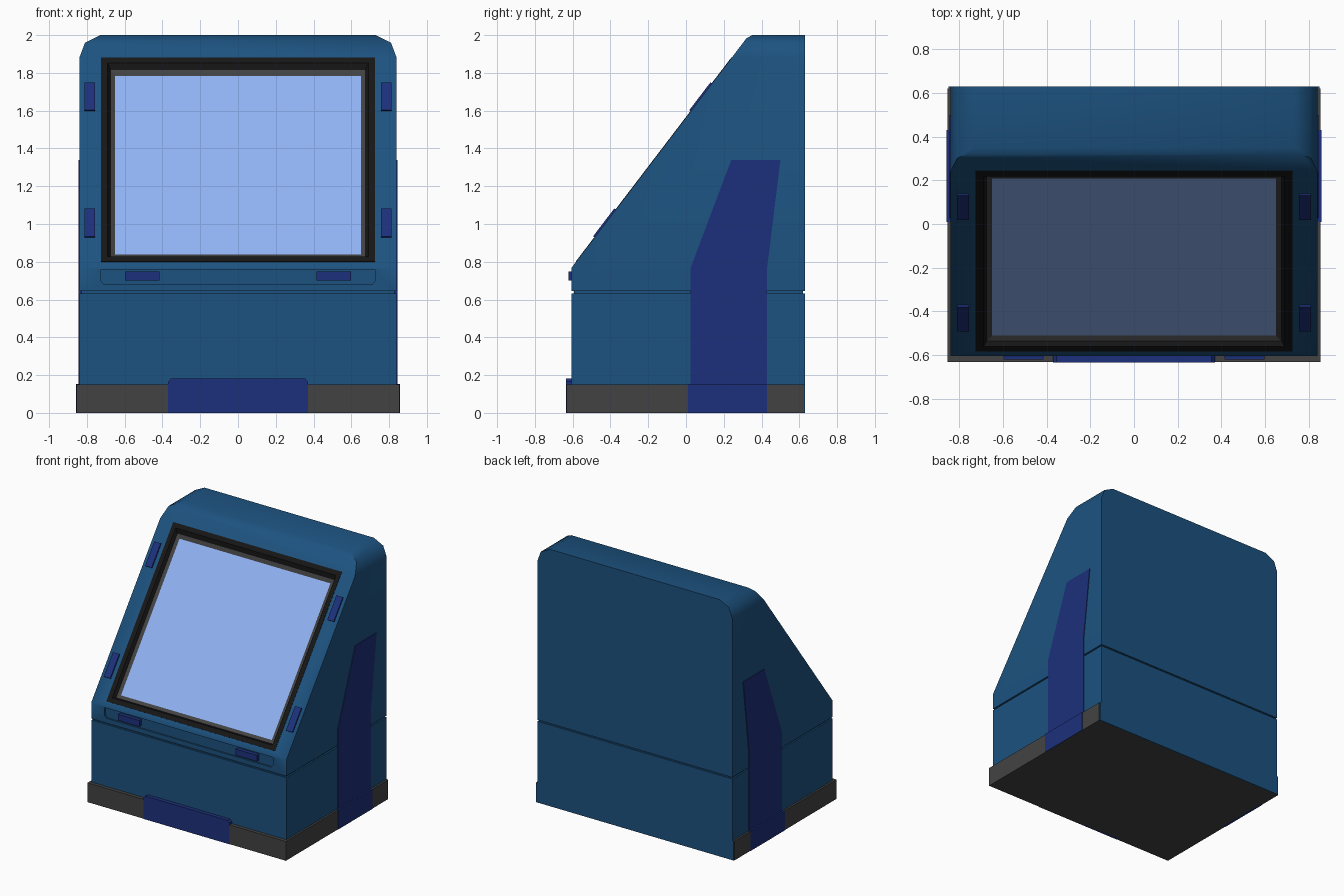
import bpy, bmesh
from mathutils import Matrix, Vector

if "Cube" in bpy.data.objects:
    bpy.data.objects.remove(bpy.data.objects["Cube"])


def material(name, rgb):
    m = bpy.data.materials.new(name)
    m.diffuse_color = (*rgb, 1)
    m.use_nodes = True
    m.node_tree.nodes["Principled BSDF"].inputs["Base Color"].default_value = m.diffuse_color
    return m


BLUE = material("body_blue", (0.012, 0.085, 0.215))
INDIGO = material("trim_indigo", (0.012, 0.03, 0.2))
BLACK = material("frame_black", (0.008, 0.008, 0.008))
GREY = material("base_grey", (0.055, 0.055, 0.055))
SCREEN = material("screen_blue", (0.28, 0.45, 0.9))


def axes(u, v, origin=(0, 0, 0)):
    u, v = Vector(u).normalized(), Vector(v).normalized()
    m = Matrix((u, v, u.cross(v))).transposed().to_4x4()
    m.translation = origin
    return m


# Drawing planes: front (w = -y), side (w = +x), sloped face (w = outward)
FRONT = axes((1, 0, 0), (0, 0, 1))
SIDE = axes((0, 1, 0), (0, 0, 1))
SLOPE = axes((1, 0, 0), (0, 0.915, 1.2), (0, -0.605, 0.77))


def finish(name, bm, mat):
    bmesh.ops.recalc_face_normals(bm, faces=bm.faces[:])
    me = bpy.data.meshes.new(name)
    bm.to_mesh(me)
    bm.free()
    me.materials.append(mat)
    ob = bpy.data.objects.new(name, me)
    bpy.context.collection.objects.link(ob)
    return ob


def prism(name, pts, w0, w1, plane, mat, clips=()):
    """Extrude a profile between two depths, then trim it with planes."""
    bm = bmesh.new()
    lo = [bm.verts.new(plane @ Vector((u, v, w0))) for u, v in pts]
    hi = [bm.verts.new(plane @ Vector((u, v, w1))) for u, v in pts]
    bm.faces.new(lo)
    bm.faces.new(hi)
    for i in range(len(pts)):
        j = (i + 1) % len(pts)
        bm.faces.new((lo[i], lo[j], hi[j], hi[i]))
    for co, no in clips:
        cut = bmesh.ops.bisect_plane(bm, geom=bm.verts[:] + bm.edges[:] + bm.faces[:],
                                     plane_co=co, plane_no=no, clear_outer=True)
        edges = [e for e in cut["geom_cut"] if isinstance(e, bmesh.types.BMEdge)]
        bmesh.ops.holes_fill(bm, edges=edges)
    return finish(name, bm, mat)


def rect(u0, u1, v0, v1):
    return [(u0, v0), (u1, v0), (u1, v1), (u0, v1)]


def rings(name, loops, mat):
    """Bridge rectangular loops (half width, low, high, depth) on the slope."""
    bm = bmesh.new()
    rows = [[bm.verts.new(SLOPE @ Vector((u, v, w))) for u, v in rect(-h, h, a, b)]
            for h, a, b, w in loops]
    for p, q in zip(rows, rows[1:]):
        for i in range(4):
            j = (i + 1) % 4
            bm.faces.new((p[i], p[j], q[j], q[i]))
    return finish(name, bm, mat)


def carve(ob, cutter):
    mod = ob.modifiers.new("cut", "BOOLEAN")
    mod.operation = "DIFFERENCE"
    mod.solver = "EXACT"
    mod.object = cutter
    bpy.context.view_layer.objects.active = ob
    bpy.ops.object.modifier_apply(modifier=mod.name)
    bpy.data.objects.remove(cutter)


# Base and back skirt
prism("base", rect(-0.855, 0.855, 0, 0.15), -0.622, 0.632, FRONT, GREY)
prism("back_skirt", rect(-0.85, 0.85, 0, 0.15), -0.63, -0.62, FRONT, BLUE)

# Lower cabinet and the thin seam above it
prism("lower_body", rect(-0.84, 0.84, 0.15, 0.632), -0.63, 0.605, FRONT, BLUE)
prism("seam", rect(-0.828, 0.828, 0.63, 0.647), -0.62, 0.593, FRONT, BLUE)

# Upper cabinet: chamfered front outline trimmed by the slope and top edge
half = [(0.84, 0.644), (0.84, 1.88), (0.81, 1.96), (0.73, 2.0)]
outline = half + [(-x, z) for x, z in reversed(half)]
slope_n = SLOPE.to_3x3() @ Vector((0, 0, 1))
upper = prism("upper_body", outline, -0.63, 0.605, FRONT, BLUE,
              [(SLOPE.translation, slope_n), ((0, 0.35, 2.0), (0, -0.5, 0.87))])
carve(upper, prism("screen_cutter", rect(-0.724, 0.724, 0.039, 1.395), -0.055, 0.2, SLOPE, BLUE))
strip = [(-0.71, 0.68), (0.71, 0.68), (0.725, 0.7), (0.725, 0.76), (-0.725, 0.76), (-0.725, 0.7)]
carve(upper, prism("strip_cutter", strip, 0.593, 0.7, FRONT, BLUE))

# Screen with black frame and grey bezel
rings("screen_frame", [(0.726, 0.037, 1.397, -0.05), (0.726, 0.037, 1.397, 0.002),
                       (0.69, 0.073, 1.361, 0.002), (0.675, 0.085, 1.33, -0.022)], BLACK)
rings("screen_bezel", [(0.675, 0.085, 1.33, -0.022), (0.65, 0.112, 1.3, -0.032)], GREY)
prism("screen", rect(-0.655, 0.655, 0.108, 1.304), -0.054, -0.032, SLOPE, SCREEN)

# Indigo plate at the front foot
prism("front_plate", [(-0.37, 0), (0.37, 0), (0.37, 0.165), (0.355, 0.182),
                      (-0.355, 0.182), (-0.37, 0.165)], 0.6, 0.635, FRONT, INDIGO)

# Mirrored trim: buttons, slope clips, side bands
for s, side in ((-1, "left"), (1, "right")):
    prism("button_" + side, rect(*sorted((s * 0.415, s * 0.597)), 0.7, 0.748),
          0.58, 0.621, FRONT, INDIGO)
    for v, pos in ((0.2, "lower"), (1.04, "upper")):
        prism(f"clip_{pos}_{side}", rect(*sorted((s * 0.757, s * 0.812)), v, v + 0.185),
              -0.01, 0.01, SLOPE, INDIGO)
    prism("side_band_" + side, [(0.025, 0.14), (0.43, 0.14), (0.43, 0.77), (0.5, 1.34),
                                (0.24, 1.34), (0.025, 0.77)], s * 0.82, s * 0.845, SIDE, INDIGO)
    prism("side_foot_" + side, rect(0.01, 0.43, 0, 0.152), s * 0.84, s * 0.858, SIDE, INDIGO)

# Soften only the shallow edges
bpy.ops.object.select_all(action="DESELECT")
upper.select_set(True)
bpy.context.view_layer.objects.active = upper
bpy.ops.object.shade_smooth_by_angle(angle=0.75)
